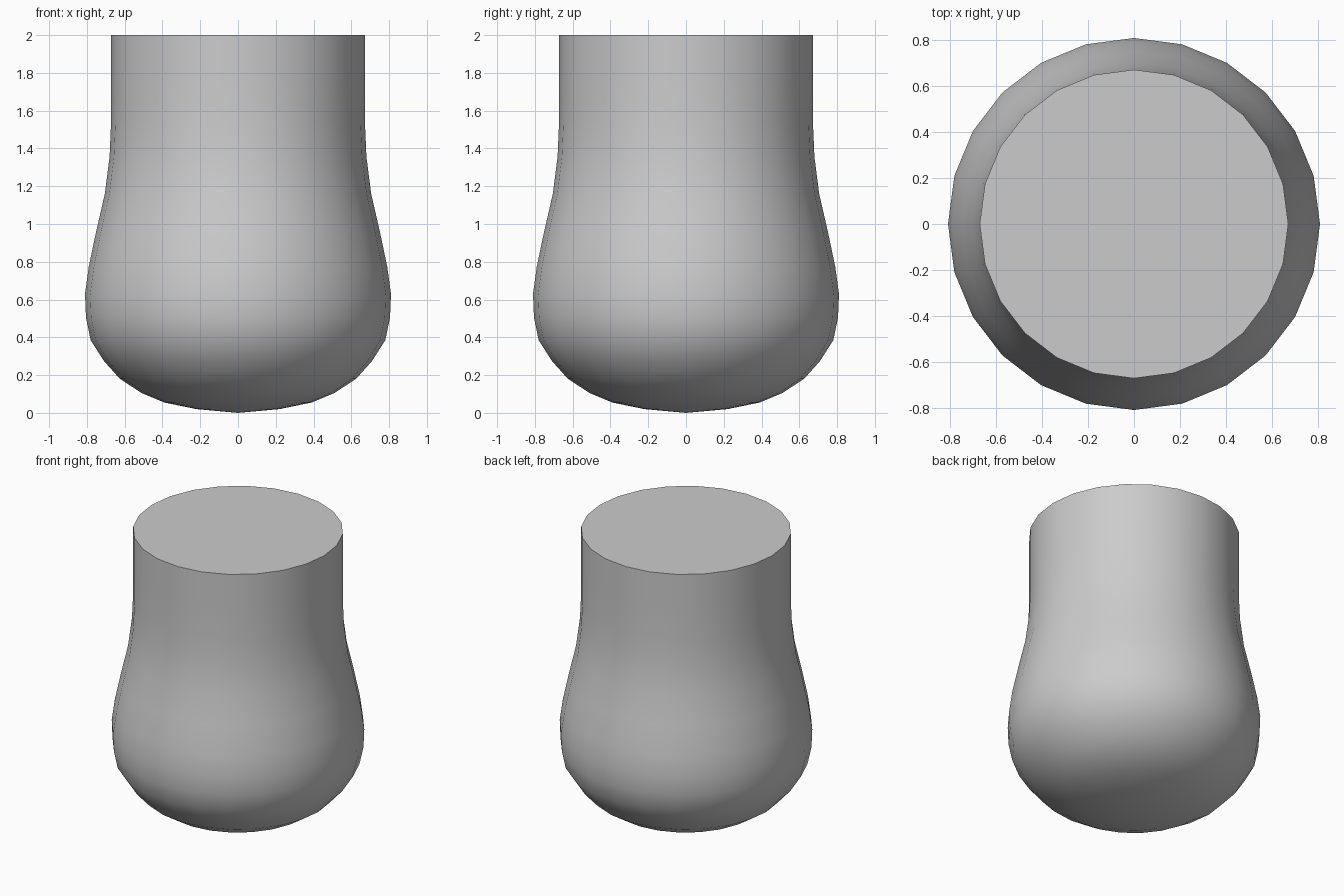
import bpy, bmesh, math

if "Cube" in bpy.data.objects:
    bpy.data.objects.remove(bpy.data.objects["Cube"])

SIDES = 24
# Side profile from just above the bottom tip to the rim: (radius, height)
PROFILE = [(0.22, 0.02), (0.39, 0.055), (0.51, 0.105), (0.625, 0.18), (0.71, 0.275),
           (0.78, 0.385), (0.805, 0.505), (0.81, 0.63), (0.79, 0.775), (0.75, 0.965),
           (0.705, 1.16), (0.68, 1.355), (0.672, 1.54), (0.672, 1.77), (0.672, 2.0)]

# Turned bulb body
bm = bmesh.new()
tip = bm.verts.new((0, 0, 0))
rings = []
for r, z in PROFILE:
    rings.append([bm.verts.new((r * math.cos(i * math.tau / SIDES),
                                r * math.sin(i * math.tau / SIDES), z))
                  for i in range(SIDES)])
for i in range(SIDES):
    j = (i + 1) % SIDES
    bm.faces.new((tip, rings[0][j], rings[0][i]))
    for low, high in zip(rings, rings[1:]):
        bm.faces.new((low[i], low[j], high[j], high[i]))

# Flat top cap
bm.faces.new(rings[-1])
bmesh.ops.recalc_face_normals(bm, faces=bm.faces)

mesh = bpy.data.meshes.new("bulb_body")
bm.to_mesh(mesh)
bm.free()
body = bpy.data.objects.new("bulb_body", mesh)
bpy.context.collection.objects.link(body)

# Smooth sides, crisp rim
bpy.context.view_layer.objects.active = body
body.select_set(True)
bpy.ops.object.shade_smooth_by_angle(angle=math.radians(40))
